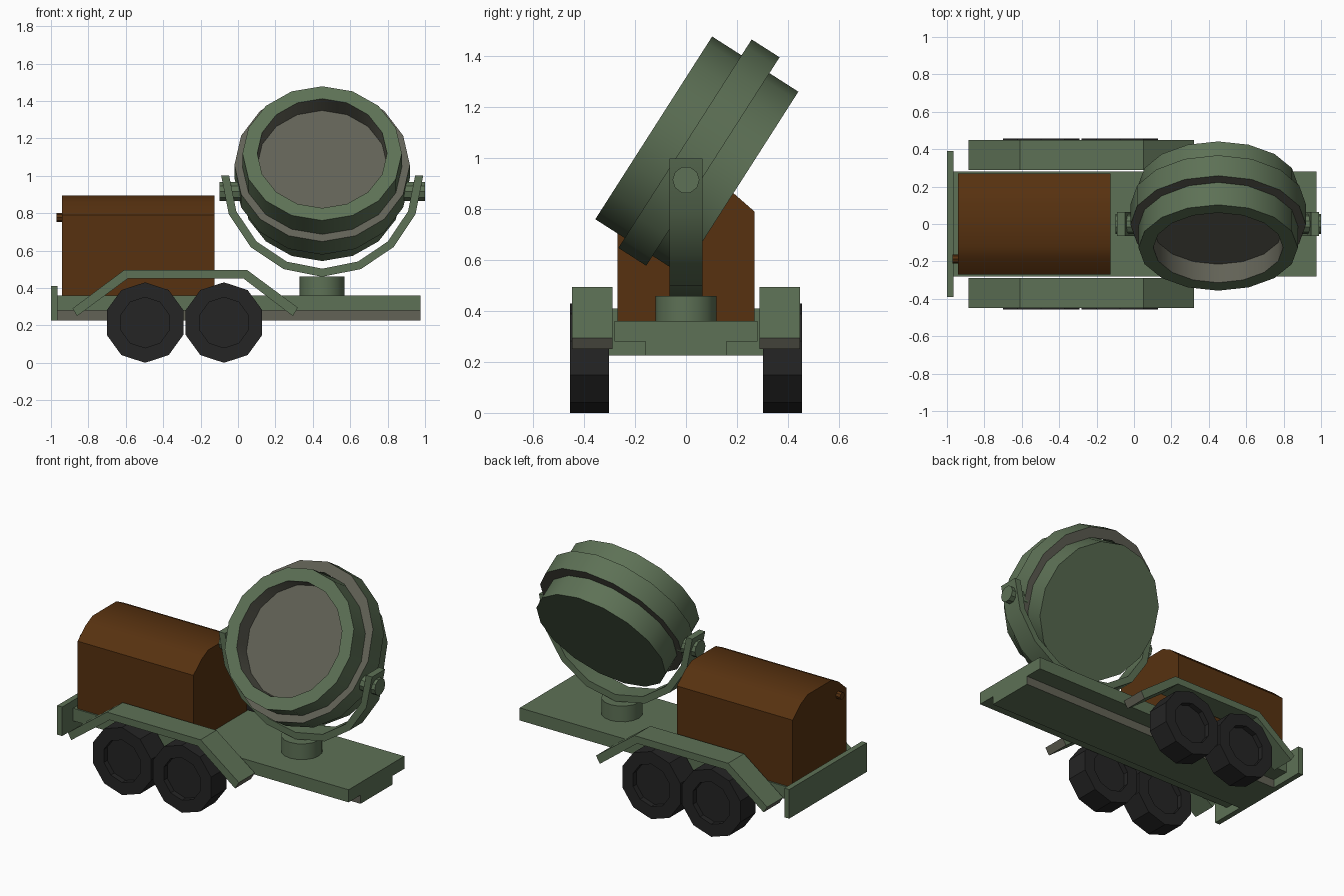
import bpy, bmesh, math
from mathutils import Matrix, Vector

old = bpy.data.objects.get("Cube")
if old:
    bpy.data.objects.remove(old)


def material(name, rgb):
    m = bpy.data.materials.new(name)
    m.use_nodes = True
    m.diffuse_color = (*rgb, 1)
    m.node_tree.nodes["Principled BSDF"].inputs["Base Color"].default_value = (*rgb, 1)
    return m


GREEN = material("army green", (0.11, 0.165, 0.092))
GREY = material("warm grey", (0.122, 0.122, 0.093))
BROWN = material("rust brown", (0.095, 0.031, 0.005))
BLACK = material("tyre black", (0.018, 0.018, 0.018))


def finish(bm, name, mats, rule=None, matrix=Matrix()):
    """Turn a bmesh into an object; rule(face) picks the material slot."""
    bmesh.ops.recalc_face_normals(bm, faces=bm.faces)
    bm.normal_update()
    if rule:
        for f in bm.faces:
            f.material_index = int(rule(f))
    mesh = bpy.data.meshes.new(name)
    bm.to_mesh(mesh)
    bm.free()
    for m in mats:
        mesh.materials.append(m)
    ob = bpy.data.objects.new(name, mesh)
    bpy.context.collection.objects.link(ob)
    ob.matrix_world = matrix
    bpy.ops.object.select_all(action='DESELECT')
    ob.select_set(True)
    bpy.context.view_layer.objects.active = ob
    bpy.ops.object.shade_smooth_by_angle(angle=math.radians(30))
    return ob


def prism(name, outline, direction, mats, rule=None):
    """Extrude a closed outline of 3D points along a vector."""
    bm = bmesh.new()
    face = bm.faces.new([bm.verts.new(p) for p in outline])
    new = bmesh.ops.extrude_face_region(bm, geom=[face])["geom"]
    bmesh.ops.translate(bm, vec=direction,
                        verts=[v for v in new if isinstance(v, bmesh.types.BMVert)])
    return finish(bm, name, mats, rule)


def box(name, lo, hi, mats, rule=None):
    corners = [(lo[0], lo[1]), (hi[0], lo[1]), (hi[0], hi[1]), (lo[0], hi[1])]
    return prism(name, [(x, y, lo[2]) for x, y in corners],
                 Vector((0, 0, hi[2] - lo[2])), mats, rule)


def lathe(name, profile, sides, matrix, mats, rule=None, squash=1):
    """Revolve (radius, height) points about local z; a vertex sits on local +y."""
    bm = bmesh.new()
    rings = []
    for r, h in profile:
        if r == 0:
            rings.append([bm.verts.new((0, 0, h))] * sides)
            continue
        angles = [math.tau * i / sides for i in range(sides)]
        rings.append([bm.verts.new((r * math.sin(a) * squash, r * math.cos(a), h))
                      for a in angles])
    for a, b in zip(rings, rings[1:]):
        for i in range(sides):
            j = (i + 1) % sides
            bm.faces.new(dict.fromkeys((a[i], a[j], b[j], b[i])))
    return finish(bm, name, mats, rule, matrix)


# Chassis: wide deck over a narrower beam with grey flanks, and an end board
box("chassis_deck", (-0.965, -0.28, 0.28), (0.975, 0.28, 0.36), [GREEN])
box("chassis_beam", (-0.965, -0.16, 0.225), (0.975, 0.16, 0.28), [GREEN, GREY],
    lambda f: abs(f.normal.y) > 0.5)
box("end_board", (-1, -0.39, 0.225), (-0.965, 0.39, 0.41), [GREEN])

# Generator housing with a bevelled roof, and its exhaust stub
half = [(0.27, 0.36), (0.27, 0.79), (0.19, 0.86), (0.12, 0.895)]
arch = half + [(-y, z) for y, z in reversed(half)]
prism("generator_housing", [(-0.94, y, z) for y, z in arch], Vector((0.815, 0, 0)), [BROWN])
lathe("exhaust_stub", [(0, 0), (0.023, 0), (0.023, 0.05), (0, 0.05)], 8,
      Matrix.Translation((-0.97, -0.187, 0.777)) @ Matrix.Rotation(math.pi / 2, 4, 'Y'), [BROWN])

# Mudguards and wheels on both sides
guard = [(-0.885, 0.29), (-0.61, 0.495), (0.05, 0.495), (0.32, 0.295),
         (0.293, 0.25), (0.03, 0.45), (-0.59, 0.45), (-0.86, 0.25)]
tyre = [(0, 0.035), (0.135, 0.035), (0.135, 0), (0.215, 0),
        (0.215, 0.153), (0.135, 0.153), (0.135, 0.118), (0, 0.118)]
for side, label in ((1, "back"), (-1, "front")):
    prism(label + "_mudguard", [(x, side * 0.288, z) for x, z in guard],
          Vector((0, side * 0.16, 0)), [GREEN, GREY],
          lambda f: f.calc_center_median().z < 0.3 and abs(f.normal.y) < 0.5)
    for x, n in ((-0.497, "outer"), (-0.075, "inner")):
        lathe(f"{label}_{n}_wheel", tyre, 10,
              Matrix.Translation((x, side * 0.303, 0.215))
              @ Matrix.Rotation(-side * math.pi / 2, 4, 'X'), [BLACK])

# Turntable
LAMP_X, PIVOT_Z = 0.45, 0.915
lathe("turntable", [(0, 0.36), (0.12, 0.36), (0.12, 0.46), (0, 0.46)], 16,
      Matrix.Translation((LAMP_X, 0, 0)), [GREEN])

# Yoke: half ring carrying the lamp
arc = [math.pi * i / 8 for i in range(9)]
ring = [(0.54, a) for a in arc] + [(0.497, a) for a in reversed(arc)]
prism("yoke", [(LAMP_X - r * math.cos(a), -0.065, 1 - r * math.sin(a)) for r, a in ring],
      Vector((0, 0.13, 0)), [GREEN])

# Pivot pins on both ends of the yoke
for side, label in ((1, "left"), (-1, "right")):
    lathe(label + "_pivot", [(0, 0.42), (0.053, 0.42), (0.053, 0.55), (0, 0.55)], 10,
          Matrix.Translation((LAMP_X, 0, PIVOT_Z))
          @ Matrix.Rotation(side * math.pi / 2, 4, 'Y'), [GREEN])

# Lamp: tilted drum with a recessed grey reflector and a raised band
tilt = Matrix.Translation((LAMP_X, 0, PIVOT_Z)) @ Matrix.Rotation(math.radians(57.4), 4, 'X')
drum = [(0, -0.185), (0.426, -0.185), (0.426, 0.217), (0.347, 0.217), (0.347, 0.1), (0, 0.1)]


def in_recess(f):
    c = f.calc_center_median()
    return c.z > 0.05 and c.xy.length < 0.35 and max(v.co.z for v in f.verts) \
        - min(v.co.z for v in f.verts) < 0.2


lathe("lamp_drum", drum, 16, tilt @ Matrix.Translation((0, 0.104, 0)), [GREEN, GREY], in_recess)
band = [(0.42, -0.05), (0.486, -0.05), (0.486, 0.08), (0.42, 0.08), (0.42, -0.05)]
lathe("lamp_band", band, 16, tilt @ Matrix.Translation((0, 0.118, 0)), [GREEN, GREY],
      lambda f: abs(f.normal.z) > 0.5, squash=0.965)
